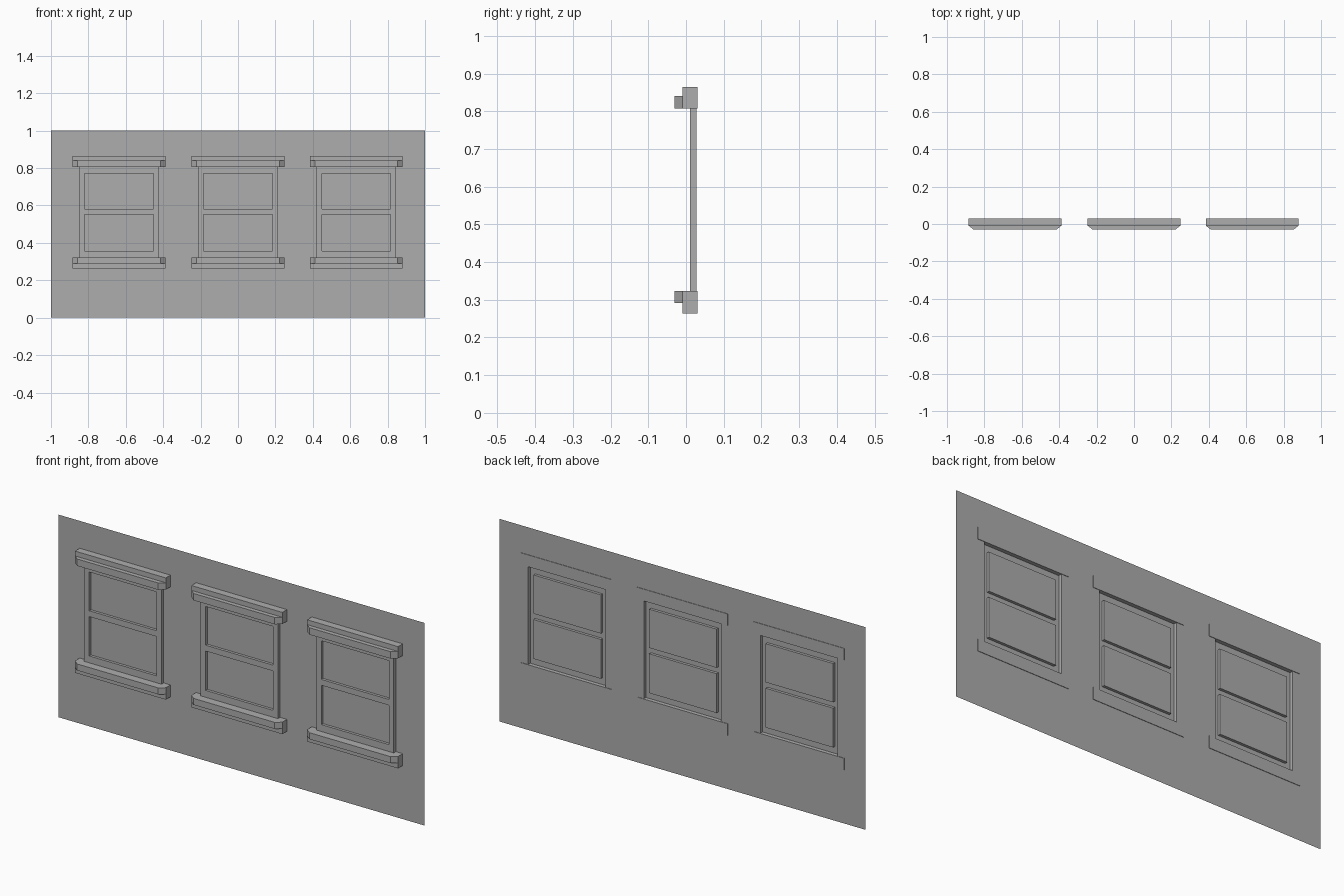
import bpy
import bmesh

if "Cube" in bpy.data.objects:
    bpy.data.objects.remove(bpy.data.objects["Cube"], do_unlink=True)

GREY = (0.42, 0.42, 0.42, 1)
grey = bpy.data.materials.new("plain grey")
grey.use_nodes = True
grey.diffuse_color = GREY
grey.node_tree.nodes["Principled BSDF"].inputs["Base Color"].default_value = GREY

CENTRES = (-0.636, 0.0, 0.632)
WALL_Y, FRAME_Y, PANE_Y, BACK_Y = 0.0275, 0.0105, 0.024, 0.03
SILL_TOP, LINTEL_BOTTOM = 0.323, 0.807
FRAME_HALF, PANE_HALF, LEDGE_HALF = 0.211, 0.184, 0.248
PANES = ((0.357, 0.551), (0.58, 0.771))


def quad(bm, points):
    bm.faces.new([bm.verts.new(p) for p in points])


def sheet(bm, xs, zs, y, holes):
    """Upright sheet facing the front; cells (i, j) listed in holes stay open."""
    for i, (x0, x1) in enumerate(zip(xs, xs[1:])):
        for j, (z0, z1) in enumerate(zip(zs, zs[1:])):
            if (i, j) not in holes:
                quad(bm, [(x0, y, z0), (x1, y, z0), (x1, y, z1), (x0, y, z1)])


def reveal(bm, half, z0, z1, front, back):
    """Four walls running around a rectangular opening."""
    ring = [(-half, z0), (half, z0), (half, z1), (-half, z1)]
    for (xa, za), (xb, zb) in zip(ring, ring[1:] + ring[:1]):
        quad(bm, [(xa, front, za), (xa, back, za), (xb, back, zb), (xb, front, zb)])


def prism(bm, outline, z0, z1):
    """Upright prism over an (x, y) outline."""
    face = bm.faces.new([bm.verts.new((x, y, z0)) for x, y in outline])
    top = bmesh.ops.extrude_face_region(bm, geom=[face])["geom"]
    bmesh.ops.translate(bm, vec=(0, 0, z1 - z0),
                        verts=[v for v in top if isinstance(v, bmesh.types.BMVert)])


def finish(bm, name, solid=False):
    bmesh.ops.remove_doubles(bm, verts=bm.verts, dist=0.00005)
    if solid:
        bmesh.ops.recalc_face_normals(bm, faces=bm.faces)
    mesh = bpy.data.meshes.new(name)
    bm.to_mesh(mesh)
    bm.free()
    mesh.materials.append(grey)
    return mesh


def place(mesh, name, x=0):
    obj = bpy.data.objects.new(name, mesh)
    obj.location.x = x
    bpy.context.scene.collection.objects.link(obj)


def ledge(name, z0, z1, lip0, lip1):
    """Block with a projecting lip whose ends are cut at an angle."""
    h, step, tip = LEDGE_HALF, -0.009, -0.03
    bm = bmesh.new()
    prism(bm, [(-h, step), (h, step), (h, BACK_Y), (-h, BACK_Y)], z0, z1)
    prism(bm, [(-h, step), (0.027 - h, tip), (h - 0.027, tip), (h, step)], lip0, lip1)
    return finish(bm, name, solid=True)


# Wall sheet with three window openings
bm = bmesh.new()
xs = [-1] + [c + s * FRAME_HALF for c in CENTRES for s in (-1, 1)] + [1]
sheet(bm, xs, [0, SILL_TOP, LINTEL_BOTTOM, 1], WALL_Y, {(1, 1), (3, 1), (5, 1)})
place(finish(bm, "wall"), "wall")

# Window frame standing forward of the wall, with two sunken panes
bm = bmesh.new()
reveal(bm, FRAME_HALF, SILL_TOP, LINTEL_BOTTOM, FRAME_Y, WALL_Y)
sheet(bm, [-FRAME_HALF, -PANE_HALF, PANE_HALF, FRAME_HALF],
      [SILL_TOP, *PANES[0], *PANES[1], LINTEL_BOTTOM], FRAME_Y, {(1, 1), (1, 3)})
for z0, z1 in PANES:
    reveal(bm, PANE_HALF, z0, z1, FRAME_Y, PANE_Y)
    sheet(bm, [-PANE_HALF, PANE_HALF], [z0, z1], PANE_Y, set())
frame = finish(bm, "window_frame")

# Sill and lintel, lips towards the window
sill = ledge("sill", 0.264, SILL_TOP, 0.291, SILL_TOP)
lintel = ledge("lintel", LINTEL_BOTTOM, 0.865, LINTEL_BOTTOM, 0.841)

for side, x in zip(("right", "middle", "left"), CENTRES):
    for mesh in (frame, sill, lintel):
        place(mesh, f"{side}_{mesh.name}", x)
